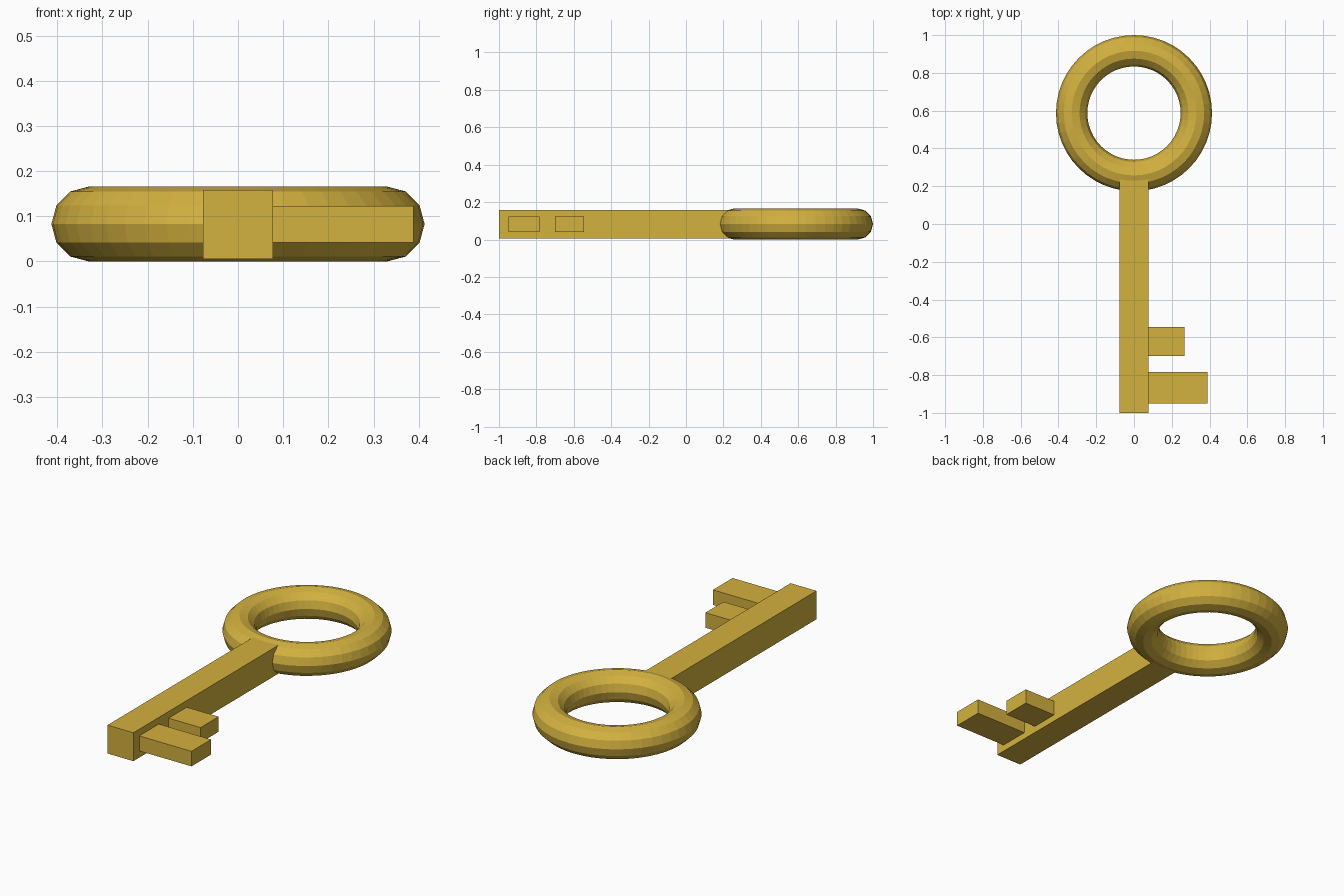
import bpy

if "Cube" in bpy.data.objects:
    bpy.data.objects.remove(bpy.data.objects["Cube"])

gold = bpy.data.materials.new("gold")
gold.diffuse_color = (0.65, 0.44, 0.05, 1)
gold.use_nodes = True
gold.node_tree.nodes["Principled BSDF"].inputs["Base Color"].default_value = gold.diffuse_color


def bar(name, x0, x1, y0, y1, height):
    """Box between the given x and y limits, centred on the key's mid plane."""
    bpy.ops.mesh.primitive_cube_add(size=1, location=((x0 + x1) / 2, (y0 + y1) / 2, 0.082))
    ob = bpy.context.object
    ob.name = name
    ob.scale = (x1 - x0, y1 - y0, height)
    bpy.ops.object.transform_apply(location=False, rotation=False, scale=True)
    ob.data.materials.append(gold)


# Ring handle
bpy.ops.mesh.primitive_torus_add(location=(0, 0.587, 0.083), major_radius=0.33, minor_radius=0.083,
                                 major_segments=48, minor_segments=12)
ring = bpy.context.object
ring.name = "bow_ring"
ring.data.materials.append(gold)

# Square shaft, ending inside the ring
bar("shaft", -0.077, 0.077, -1.0, 0.26, 0.153)

# Two teeth, rooted in the shaft
bar("long_tooth", 0.0, 0.388, -0.95, -0.783, 0.081)
bar("short_tooth", 0.0, 0.267, -0.70, -0.546, 0.081)
